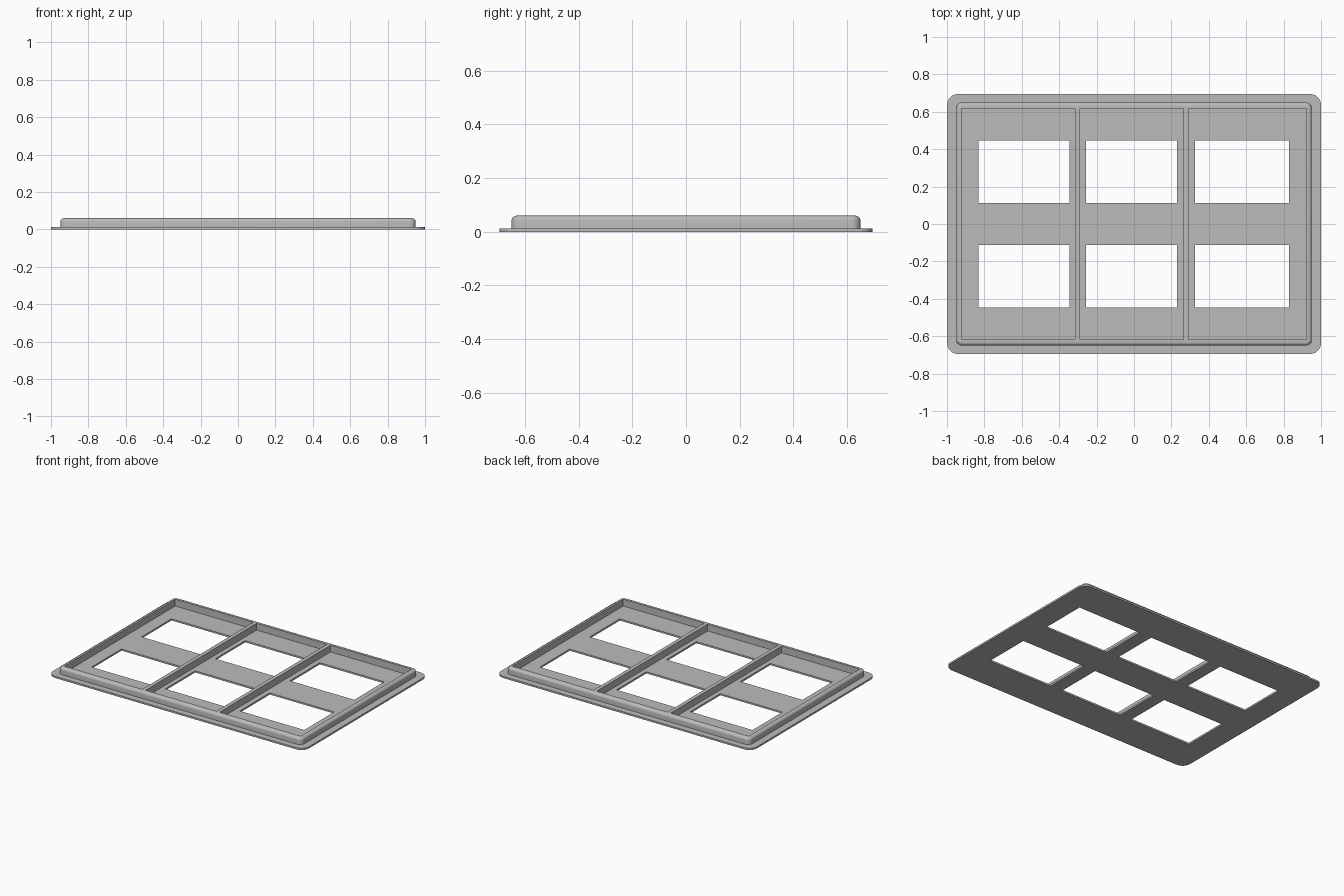
import bpy, bmesh, math

cube = bpy.data.objects.get("Cube")
if cube:
    bpy.data.objects.remove(cube, do_unlink=True)

grey = bpy.data.materials.new("plain grey")
grey.use_nodes = True
colour = (0.5, 0.5, 0.5, 1)
grey.diffuse_color = colour
grey.node_tree.nodes["Principled BSDF"].inputs["Base Color"].default_value = colour

PLATE_TOP, RIM_TOP = 0.012, 0.06


def add_object(name, bm):
    bmesh.ops.recalc_face_normals(bm, faces=bm.faces)
    mesh = bpy.data.meshes.new(name)
    bm.to_mesh(mesh)
    bm.free()
    mesh.materials.append(grey)
    obj = bpy.data.objects.new(name, mesh)
    bpy.context.collection.objects.link(obj)
    return obj


def smooth(obj):
    bpy.ops.object.select_all(action="DESELECT")
    obj.select_set(True)
    bpy.context.view_layer.objects.active = obj
    bpy.ops.object.shade_smooth_by_angle(angle=math.radians(35))


def rounded_rect(hx, hy, radius, steps=8):
    points = []
    for i, (sx, sy) in enumerate([(1, 1), (-1, 1), (-1, -1), (1, -1)]):
        for k in range(steps + 1):
            a = math.pi / 2 * (i + k / steps)
            points.append((sx * (hx - radius) + radius * math.cos(a),
                           sy * (hy - radius) + radius * math.sin(a)))
    return points


# Base plate: rounded outline with six rectangular windows
curve = bpy.data.curves.new("plate_outline", "CURVE")
curve.dimensions = "2D"
curve.fill_mode = "BOTH"
curve.extrude = PLATE_TOP / 2


def add_outline(points):
    spline = curve.splines.new("POLY")
    spline.points.add(len(points) - 1)
    for p, (x, y) in zip(spline.points, points):
        p.co = (x, y, 0, 1)
    spline.use_cyclic_u = True


add_outline(rounded_rect(1.0, 0.695, 0.06))
for x0, x1 in [(-0.832, -0.346), (-0.256, 0.231), (0.327, 0.83)]:
    for y0, y1 in [(-0.446, -0.112), (0.112, 0.446)]:
        add_outline([(x0, y0), (x1, y0), (x1, y1), (x0, y1)])

outline = bpy.data.objects.new("plate_outline", curve)
bpy.context.collection.objects.link(outline)
bm = bmesh.new()
bm.from_mesh(outline.to_mesh())
outline.to_mesh_clear()
bpy.data.objects.remove(outline)
bmesh.ops.remove_doubles(bm, verts=bm.verts, dist=0.0001)
bmesh.ops.translate(bm, verts=bm.verts, vec=(0, 0, PLATE_TOP / 2))
smooth(add_object("base_plate", bm))

# Raised rim: upright outer wall, rounded top edge, square inner wall
FILLET, CORNER = 0.018, 0.032
rings = [(0.95, 0.65, CORNER, PLATE_TOP)]
for k in range(6):
    a = math.pi / 2 * k / 5
    inset = FILLET * (1 - math.cos(a))
    rings.append((0.95 - inset, 0.65 - inset, CORNER - inset,
                  RIM_TOP - FILLET * (1 - math.sin(a))))
rings += [(0.923, 0.618, 0, RIM_TOP), (0.923, 0.618, 0, PLATE_TOP)]

bm = bmesh.new()
loops = [[bm.verts.new((x, y, z)) for x, y in rounded_rect(hx, hy, r)]
         for hx, hy, r, z in rings]
for lower, upper in zip(loops, loops[1:]):
    for i in range(len(lower)):
        j = (i + 1) % len(lower)
        bm.faces.new((lower[i], lower[j], upper[j], upper[i]))
bmesh.ops.remove_doubles(bm, verts=bm.verts, dist=0.0001)
smooth(add_object("raised_rim", bm))

# Two upright dividers between the window columns
for name, x in [("right_divider", -0.301), ("left_divider", 0.277)]:
    bm = bmesh.new()
    bmesh.ops.create_cube(bm, size=1)
    bmesh.ops.scale(bm, verts=bm.verts, vec=(0.027, 1.236, RIM_TOP - PLATE_TOP))
    bmesh.ops.translate(bm, verts=bm.verts, vec=(x, 0, (RIM_TOP + PLATE_TOP) / 2))
    add_object(name, bm)
